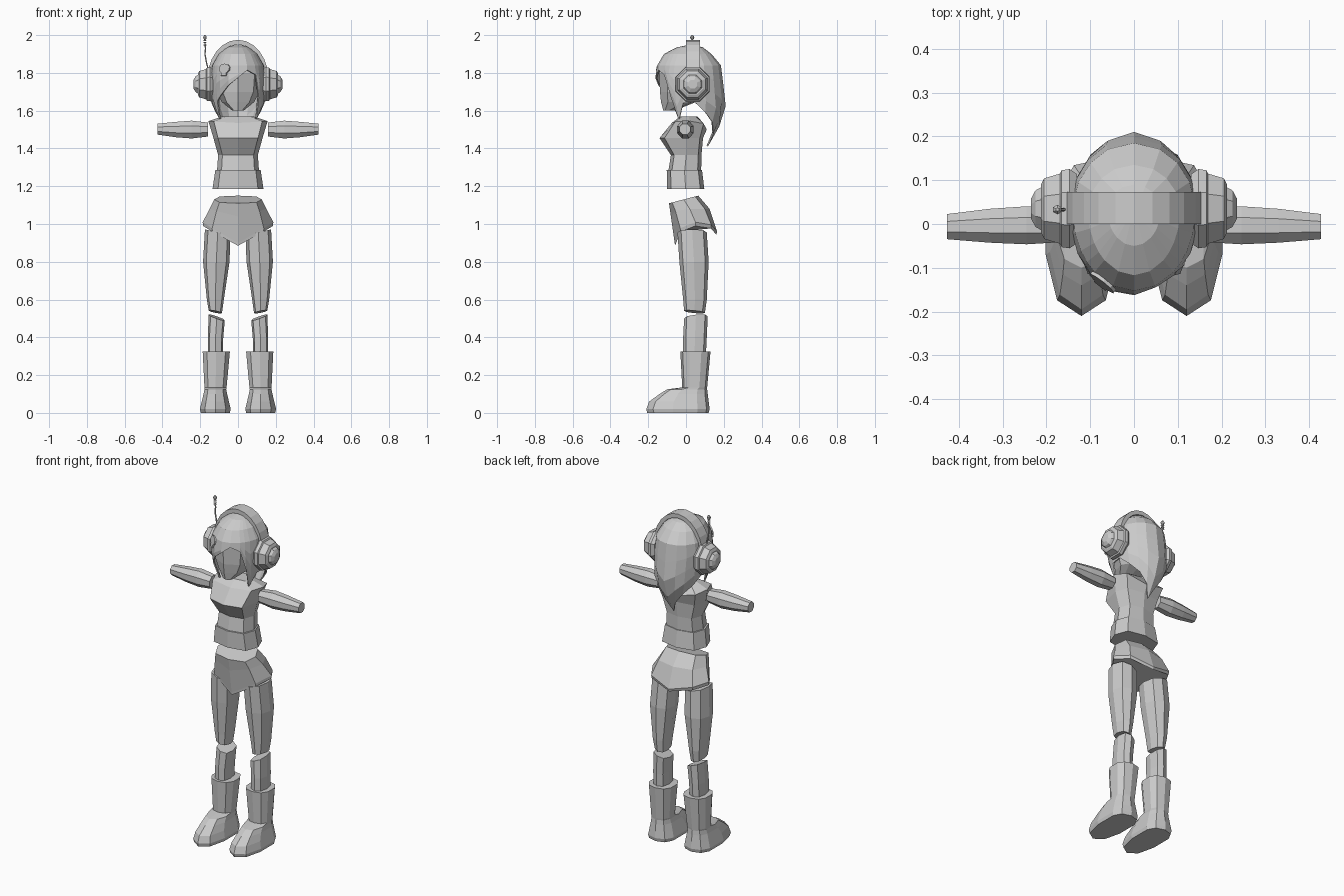
import bpy, bmesh, math
from mathutils import Vector

if "Cube" in bpy.data.objects:
    bpy.data.objects.remove(bpy.data.objects["Cube"])

grey = bpy.data.materials.new("warm_grey")
grey.diffuse_color = (0.6, 0.6, 0.6, 1)
grey.use_nodes = True
grey.node_tree.nodes["Principled BSDF"].inputs["Base Color"].default_value = grey.diffuse_color


def finish(name, bm):
    bmesh.ops.remove_doubles(bm, verts=bm.verts, dist=0.0005)
    bmesh.ops.recalc_face_normals(bm, faces=bm.faces)
    me = bpy.data.meshes.new(name)
    bm.to_mesh(me)
    bm.free()
    me.materials.append(grey)
    ob = bpy.data.objects.new(name, me)
    bpy.context.collection.objects.link(ob)
    return ob


def loft(name, loops, caps=True):
    """Skin a list of equally long closed point loops."""
    bm = bmesh.new()
    rows = [[bm.verts.new(p) for p in loop] for loop in loops]
    n = len(rows[0])
    for a, b in zip(rows, rows[1:]):
        for i in range(n):
            j = (i + 1) % n
            bm.faces.new((a[i], a[j], b[j], b[i]))
    if caps:
        bm.faces.new(rows[0])
        bm.faces.new(rows[-1])
    return finish(name, bm)


def ring(z, x0, x1, y0, y1, tx=0, ty=0, vf=0, vb=0, n=8, p=1.0, cy=None, off=0):
    """Level loop filling the given extents; tx, ty tilt it, vf, vb make it dip front and back."""
    cx = (x0 + x1) / 2
    hx = (x1 - x0) / 2
    cy = (y0 + y1) / 2 if cy is None else cy
    k = 1 / math.cos(math.pi / n) if off else 1
    pts = []
    for i in range(n):
        a = math.tau * (i + off) / n
        s, c = math.sin(a), math.cos(a)
        sx = math.copysign(abs(s) ** p, s) * k if abs(s) > 1e-6 else 0
        sc = math.copysign(abs(c) ** p, c) * k if abs(c) > 1e-6 else 0
        x = cx + hx * sx
        y = cy - sc * ((cy - y0) if c > 0 else (y1 - cy))
        dip = (vf if c > 0 else vb) * (1 - abs(s))
        pts.append((x, y, z + tx * (x - cx) + ty * (y - cy) - dip))
    return pts


def both(name, loops):
    """Right part and its mirror image."""
    for side, s in (("right", 1), ("left", -1)):
        loft(f"{name}_{side}", [[(s * p[0], p[1], p[2]) for p in l] for l in loops])


def xring(x, cy, cz, r, ry=1, n=8):
    return [(x, cy + ry * r * math.cos(math.tau * (i + .5) / n),
             cz + r * math.sin(math.tau * (i + .5) / n)) for i in range(n)]


# Boots: sole, toe, ankle and shaft
both("boot", [
    ring(0.00, .04, .20, -.205, .12, n=10, cy=.02, p=.8),
    ring(0.02, .035, .205, -.21, .125, n=10, cy=.02, p=.8),
    ring(0.06, .045, .195, -.195, .12, n=10, cy=.02, p=.8),
    ring(0.10, .055, .185, -.14, .115, n=10, cy=.02, p=.8),
    ring(0.125, .06, .18, -.10, .112, n=10, cy=.03, p=.8),
    ring(0.135, .058, .18, -.02, .112, n=10, cy=.045, p=.8),
    ring(0.325, .04, .19, -.03, .13, n=10, cy=.05, p=.8)])

# Shins and thighs
both("shin", [ring(.30, .08, .16, -.015, .105, p=.75),
              ring(.40, .078, .16, -.015, .11, p=.75),
              ring(.505, .07, .155, -.01, .115, tx=.35, ty=.1, p=.75)])
both("thigh", [ring(.535, .085, .155, -.01, .10, tx=.2, ty=-.1, p=.8),
               ring(.60, .075, .165, -.015, .11, p=.8),
               ring(.80, .045, .185, -.035, .12, p=.8),
               ring(.955, .04, .175, -.045, .11, tx=.25, p=.8)])

# Hips with pointed lower hem
loft("hips", [ring(.99, -.185, .185, -.058, .16, vf=.105, vb=.045, p=.9, cy=.05),
              ring(1.01, -.187, .187, -.06, .165, vf=.11, vb=.05, p=.9, cy=.05),
              ring(1.08, -.15, .15, -.08, .125, vf=.04, p=.8, cy=.02),
              ring(1.13, -.125, .125, -.09, .065, ty=.26, p=.7)])

# Waist piece and chest
loft("waist", [ring(1.185, -.135, .135, -.10, .097, p=.7),
               ring(1.285, -.12, .12, -.102, .085, p=.7)])
loft("chest", [ring(1.27, -.112, .112, -.095, .08, p=.7),
               ring(1.365, -.105, .105, -.08, .082, p=.7),
               ring(1.455, -.13, .13, -.14, .09, p=.6, cy=0),
               ring(1.545, -.157, .157, -.075, .11, vf=.01, vb=.045, p=.6, cy=.02),
               ring(1.57, -.08, .08, -.03, .06, p=.7)])

# Arms
both("arm", [xring(.16, -.004, 1.5, .04), xring(.245, -.003, 1.5, .051, .92),
             xring(.33, -.004, 1.5, .044, .95), xring(.427, -.006, 1.502, .031)])

# Head under the hair
loft("head", [ring(1.60, -.03, .03, -.12, -.06),
              ring(1.645, -.085, .085, -.132, .05, cy=-.01),
              ring(1.70, -.115, .115, -.138, .12, cy=0),
              ring(1.80, -.125, .125, -.142, .14, cy=0),
              ring(1.87, -.10, .10, -.11, .11, cy=0)])

# Hair: columns around the head, each ending at its own height
LEVELS = [(1.945, .025, .00, .05), (1.935, .06, -.05, .09), (1.90, .105, -.117, .135),
          (1.84, .14, -.152, .185), (1.76, .15, -.165, .195), (1.61, .14, -.125, .212),
          (1.50, .09, -.09, .17), (1.40, .02, -.05, .11)]
HEM = [(0, 1.775), (20, 1.815), (40, 1.79), (50, 1.67), (60, 1.55), (74, 1.64), (95, 1.645),
       (115, 1.59), (135, 1.54), (155, 1.48), (180, 1.41), (205, 1.48), (225, 1.54), (245, 1.59),
       (265, 1.645), (286, 1.64), (300, 1.55), (310, 1.65), (320, 1.68), (340, 1.735)]


def hair_point(deg, z):
    for a, b in zip(LEVELS, LEVELS[1:]):
        if z >= b[0] - 1e-6:
            break
    t = (a[0] - z) / (a[0] - b[0])
    hx, yf, yb = (a[i] + t * (b[i] - a[i]) for i in (1, 2, 3))
    s, c = math.sin(math.radians(deg)), math.cos(math.radians(deg))
    return (hx * s, .03 - c * ((.03 - yf) if c > 0 else (yb - .03)), z)


hair_loops = []
for z in (1.945, 1.935, 1.90, 1.84):
    hair_loops.append([hair_point(d, max(z, h)) for d, h in HEM])
for t in (.25, .5, .75, 1):
    hair_loops.append([hair_point(d, 1.84 + t * (h - 1.84)) for d, h in HEM])
hair = loft("hair", hair_loops, caps=False)
bm = bmesh.new()
bm.from_mesh(hair.data)
bmesh.ops.holes_fill(bm, edges=[e for e in bm.edges if e.is_boundary
                                and min(v.co.z for v in e.verts) > 1.94], sides=30)
bmesh.ops.recalc_face_normals(bm, faces=bm.faces)
bm.to_mesh(hair.data)
bm.free()
thick = hair.modifiers.new("thickness", "SOLIDIFY")
thick.thickness = .008
thick.offset = -1

# Headband over the crown
band = []
for i in range(13):
    a = math.pi * i / 12
    c, s = math.cos(a), math.sin(a)
    band.append([(rx * c, y, 1.765 + rz * s) for rx, rz, y in
                 ((.162, .21, .0), (.162, .21, .073), (.142, .185, .073), (.142, .185, .0))])
loft("headband", band)

# Earcups: cushion, shell and raised button
both("ear_cushion", [xring(.13, .035, 1.74, .085), xring(.147, .035, 1.74, .098),
                     xring(.165, .035, 1.74, .095), xring(.17, .035, 1.74, .085)])
both("ear_shell", [xring(.165, .035, 1.74, .088), xring(.205, .035, 1.74, .075),
                   xring(.212, .035, 1.74, .06)])
both("ear_button", [xring(.205, .035, 1.74, .057), xring(.225, .035, 1.74, .045),
                    xring(.235, .035, 1.74, .025)])


# Antenna: crooked rod, stacked collars and round tip
def turned(name, profile, cx, cy):
    loft(name, [ring(z, cx - r, cx + r, cy - r, cy + r, n=6) for r, z in profile])


rod = [(-.152, .033, 1.80), (-.166, .033, 1.85), (-.175, .033, 1.90), (-.172, .033, 1.93),
       (-.175, .033, 1.96)]
loft("antenna_rod", [ring(z, x - .004, x + .004, y - .004, y + .004, n=6) for x, y, z in rod])
for k in range(3):
    z = 1.945 + .012 * k
    turned(f"antenna_collar_{k}", [(.006, z), (.011, z + .003), (.006, z + .006)], -.175, .033)
turned("antenna_tip", [(.004, 1.975), (.010, 1.982), (.011, 1.990), (.004, 2.0)], -.175, .033)

# Hair clip: thin rounded plate with a narrower lower tab
normal = Vector((-.6, -.77, .2)).normalized()
across = Vector((0, 0, 1)).cross(normal).normalized()
up = normal.cross(across)


def plate(name, u, v, w, h, n):
    centre = Vector((-.072, -.134, 1.817)) + across * u + up * v
    loops = [[centre + normal * d + across * (w * math.cos(math.tau * (i + .5) / n))
              + up * (h * math.sin(math.tau * (i + .5) / n)) for i in range(n)]
             for d in (-.004, .004)]
    loft(name, loops)


plate("clip_disc", 0, .006, .036, .026, 10)
plate("clip_tab", 0, -.022, .024, .016, 4)
